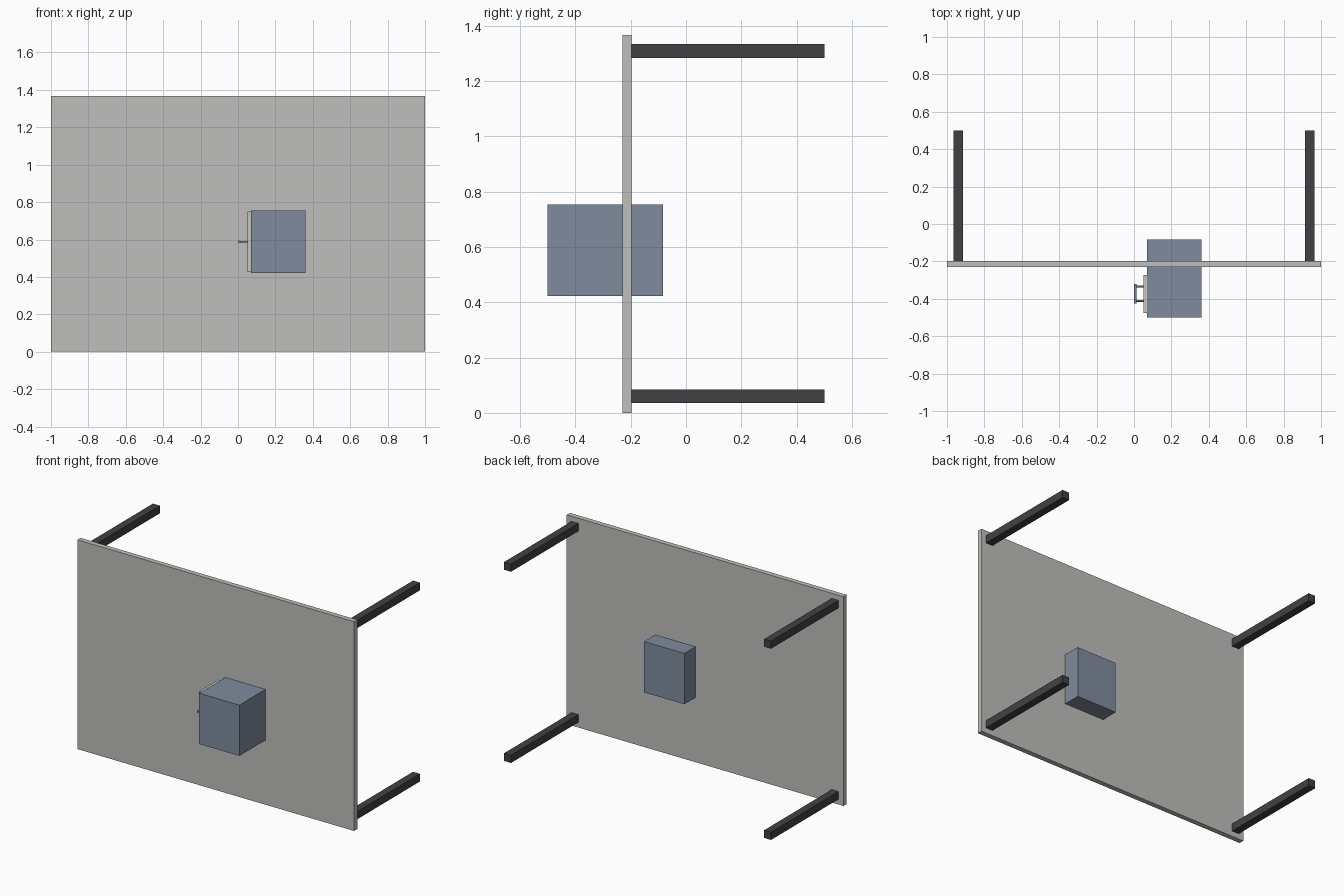
import bpy
import math

cube = bpy.data.objects.get("Cube")
if cube:
    bpy.data.objects.remove(cube, do_unlink=True)


def material(name, color):
    m = bpy.data.materials.new(name)
    m.use_nodes = True
    m.diffuse_color = (*color, 1)
    m.node_tree.nodes["Principled BSDF"].inputs["Base Color"].default_value = (*color, 1)
    return m


board_grey = material("board grey", (0.52, 0.52, 0.51))
leg_black = material("leg charcoal", (0.053, 0.053, 0.06))
cabinet_blue = material("cabinet slate blue", (0.21, 0.26, 0.34))
drawer_cream = material("drawer pale grey", (0.56, 0.55, 0.5))


def box(name, x, y, z, mat):
    """Box from (low, high) ranges along each axis."""
    ranges = (x, y, z)
    bpy.ops.mesh.primitive_cube_add(size=1, location=[(a + b) / 2 for a, b in ranges])
    ob = bpy.context.object
    ob.name = name
    ob.scale = [b - a for a, b in ranges]
    bpy.ops.object.transform_apply(location=False, rotation=False, scale=True)
    ob.data.materials.append(mat)
    return ob


def rod(name, center, radius, length, rotation, mat):
    bpy.ops.mesh.primitive_cylinder_add(vertices=16, radius=radius, depth=length,
                                        location=center, rotation=rotation)
    ob = bpy.context.object
    ob.name = name
    ob.data.materials.append(mat)
    bpy.ops.object.shade_smooth_by_angle()


# Upright table top
box("table_top", (-1, 1), (-0.23, -0.197), (0, 1.367), board_grey)

# Four legs pointing backward
for side, sx in (("right", -0.94), ("left", 0.94)):
    for level, z in (("lower", 0.06), ("upper", 1.309)):
        box(f"{level}_{side}_leg", (sx - 0.025, sx + 0.025), (-0.197, 0.5),
            (z - 0.025, z + 0.025), leg_black)

# Cabinet passing through the table top
box("cabinet", (0.07, 0.36), (-0.5, -0.083), (0.422, 0.754), cabinet_blue)

# Drawer front on the cabinet side
box("drawer_front", (0.05, 0.07), (-0.475, -0.272), (0.426, 0.75), drawer_cream)

# Bar handle with two posts
rod("handle_bar", (0.007, -0.373, 0.588), 0.007, 0.105, (math.pi / 2, 0, 0), cabinet_blue)
for name, y in (("front", -0.411), ("rear", -0.335)):
    rod(f"{name}_handle_post", (0.029, y, 0.588), 0.005, 0.044, (0, math.pi / 2, 0), cabinet_blue)
